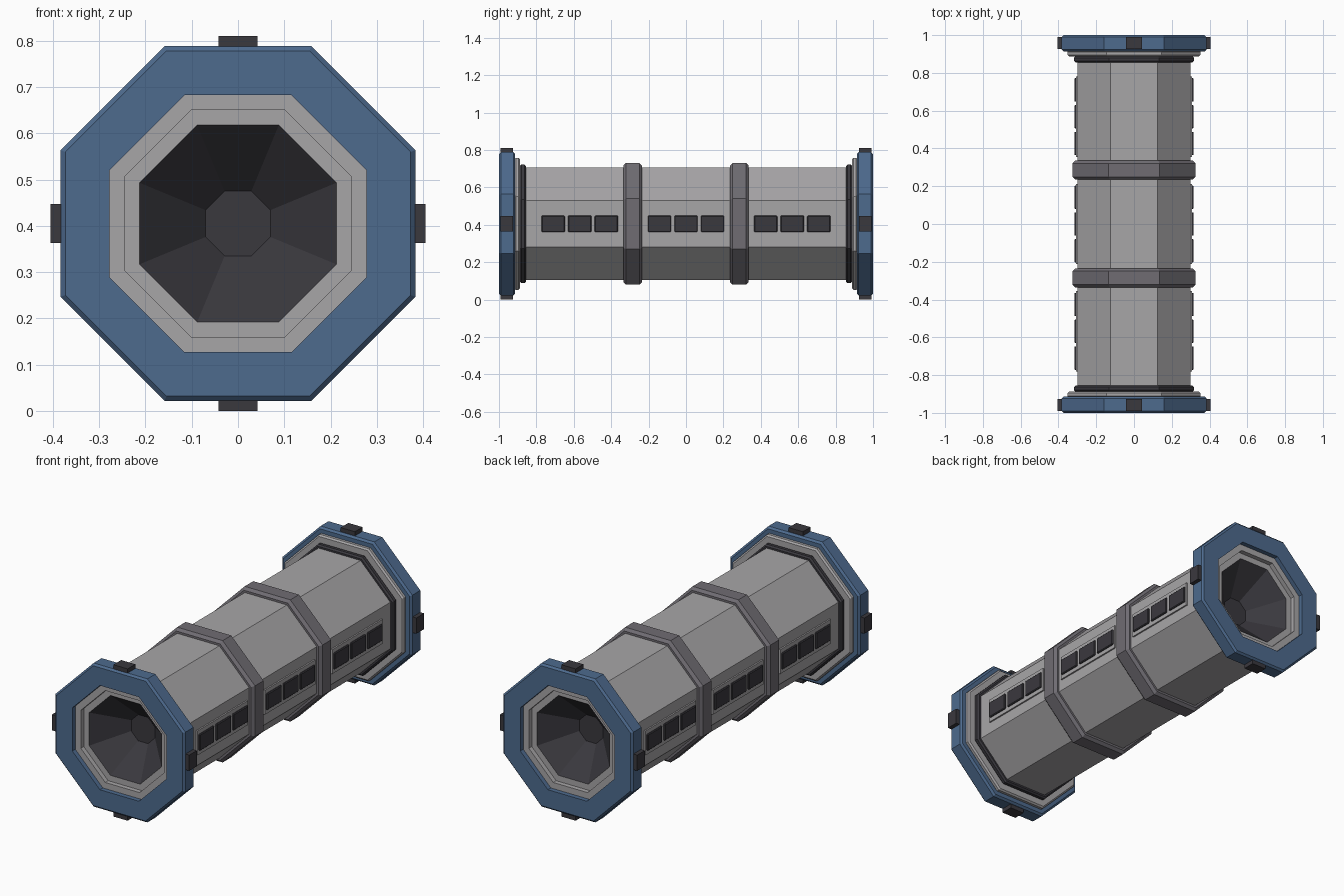
import bpy, bmesh, math
from mathutils import Matrix

AXIS_Z = 0.405      # height of the tube axis
SIDES = 8

cube = bpy.data.objects.get("Cube")
if cube:
    bpy.data.objects.remove(cube, do_unlink=True)


def material(name, rgb):
    m = bpy.data.materials.new(name)
    m.use_nodes = True
    m.diffuse_color = (*rgb, 1)
    bsdf = next(n for n in m.node_tree.nodes if n.type == 'BSDF_PRINCIPLED')
    bsdf.inputs["Base Color"].default_value = (*rgb, 1)
    return m


HULL = material("hull grey", (0.39, 0.38, 0.39))
BLUE = material("flange blue", (0.075, 0.145, 0.27))
RIB = material("rib grey", (0.16, 0.15, 0.17))
DARK = material("dark grey", (0.042, 0.04, 0.048))


def finish(name, bm, mat, mirror):
    """Turn a bmesh into an object on the tube axis, mirrored on chosen axes."""
    bmesh.ops.recalc_face_normals(bm, faces=bm.faces)
    me = bpy.data.meshes.new(name)
    bm.to_mesh(me)
    bm.free()
    me.materials.append(mat)
    ob = bpy.data.objects.new(name, me)
    ob.location.z = AXIS_Z
    bpy.context.collection.objects.link(ob)
    if mirror:
        mod = ob.modifiers.new("mirror", 'MIRROR')
        mod.use_axis = ['X' in mirror, 'Y' in mirror, False]
        mod.use_clip = False
        mod.use_mirror_merge = False
    return ob


def lathe(name, profile, mat, mirror="", closed=False, cap=False):
    """Sweep (y, apothem) points round the y axis as flat-topped octagons."""
    bm = bmesh.new()
    rings = []
    for y, apothem in profile:
        r = apothem / math.cos(math.pi / SIDES)
        angles = [(i + 0.5) * math.tau / SIDES for i in range(SIDES)]
        rings.append([bm.verts.new((r * math.cos(a), y, r * math.sin(a))) for a in angles])
    pairs = list(zip(rings, rings[1:]))
    if closed:
        pairs.append((rings[-1], rings[0]))
    for a, b in pairs:
        for i in range(SIDES):
            j = (i + 1) % SIDES
            bm.faces.new((a[i], a[j], b[j], b[i]))
    if cap:
        bm.faces.new(rings[-1])
    return finish(name, bm, mat, mirror)


def band(name, y0, y1, inner, outer, chamfer, mat):
    """Solid octagonal ring with chamfered outer rims, repeated at both ends."""
    c = chamfer
    profile = [(y0, inner), (y0, outer - c), (y0 + c, outer),
               (y1 - c, outer), (y1, outer - c), (y1, inner)]
    return lathe(name, profile, mat, "Y", closed=True)


def box(name, centre, size, mat, mirror="", bevel=0.0):
    bm = bmesh.new()
    bmesh.ops.create_cube(bm, size=1,
                          matrix=Matrix.Translation(centre) @ Matrix.Diagonal((*size, 1)))
    if bevel:
        bmesh.ops.bevel(bm, geom=bm.edges[:], offset=bevel, segments=1, affect='EDGES')
    return finish(name, bm, mat, mirror)


# Hull tube and the ribs around it
lathe("hull", [(-0.9, 0.3), (0.9, 0.3)], HULL)
band("rib", -0.335, -0.235, 0.29, 0.325, 0.014, RIB)
band("end_seal", -0.888, -0.856, 0.29, 0.317, 0.008, DARK)
band("end_collar", -0.918, -0.888, 0.29, 0.353, 0.008, HULL)

# Docking flanges with stepped sockets and funnels
band("flange", -1.0, -0.913, 0.278, 0.383, 0.01, BLUE)
lathe("socket_steps", [(-0.92, 0.278), (-0.975, 0.278), (-0.975, 0.245),
                       (-0.95, 0.245), (-0.95, 0.213)], HULL, "Y")
lathe("funnel", [(-0.95, 0.214), (-0.943, 0.207), (-0.8, 0.07)], DARK, "Y", cap=True)

# Latch blocks on the four main sides of each flange
LATCH_Y = -0.958
box("side_latch", (0.388, LATCH_Y, 0), (0.034, 0.065, 0.084), DARK, "XY")
for label, sign in (("top", 1), ("bottom", -1)):
    box(label + "_latch", (0, LATCH_Y, sign * 0.388), (0.084, 0.065, 0.034), DARK, "Y")

# Window panels, three panes in each hull section on both sides
for section, y in (("front", -0.568), ("middle", 0), ("rear", 0.568)):
    box(section + "_window_panel", (0.302, y, 0), (0.012, 0.425, 0.13), HULL, "X")
    for n in (-1, 0, 1):
        box(f"{section}_window_{n + 2}", (0.309, y + n * 0.142, 0),
            (0.014, 0.124, 0.088), DARK, "X", 0.004)
